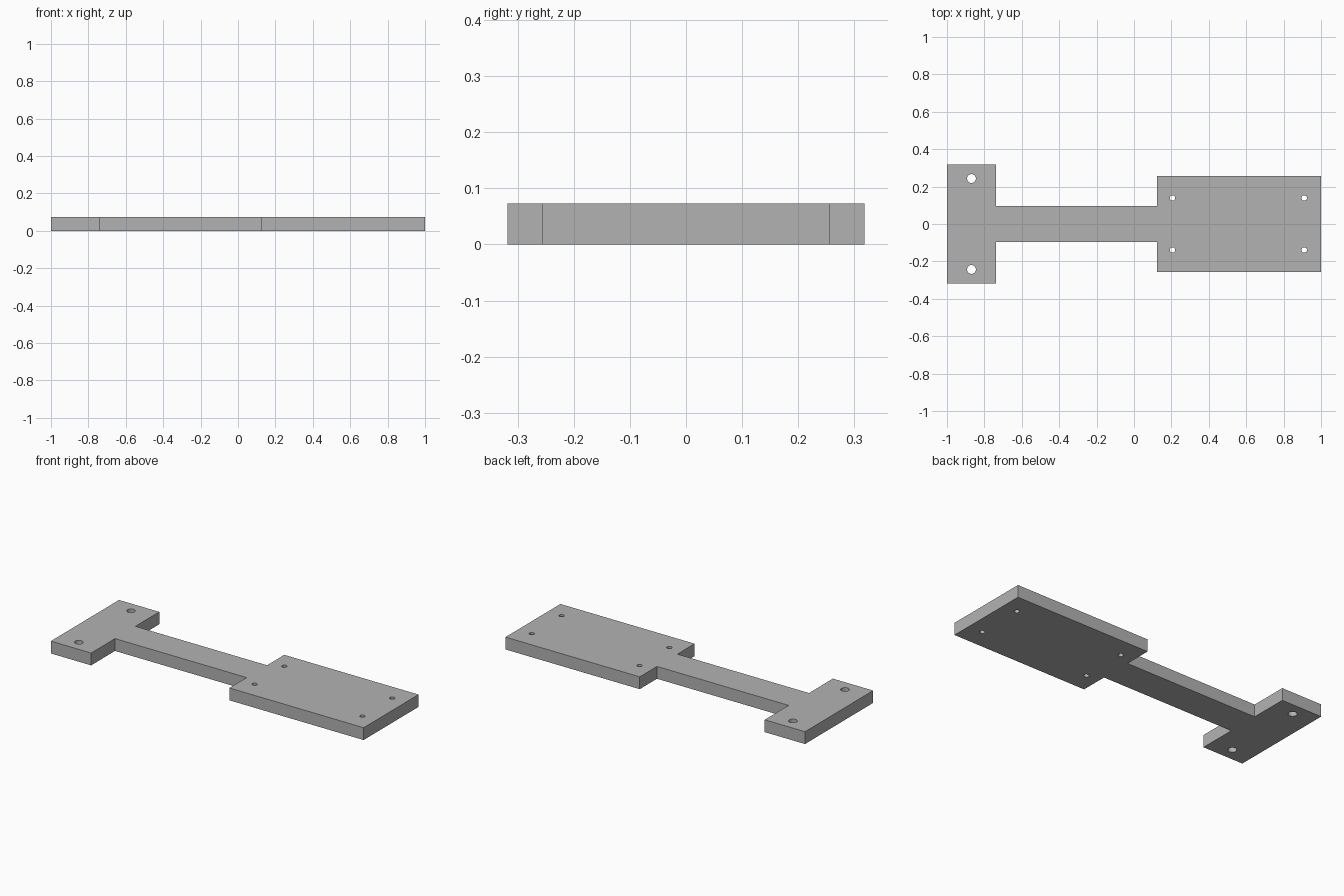
import bpy
import bmesh
from mathutils import Matrix

cube = bpy.data.objects.get("Cube")
if cube:
    bpy.data.objects.remove(cube, do_unlink=True)

HEIGHT = 0.073

# Single plain grey
grey = bpy.data.materials.new("plain grey")
grey.use_nodes = True
colour = (0.45, 0.45, 0.45, 1)
grey.diffuse_color = colour
grey.node_tree.nodes["Principled BSDF"].inputs["Base Color"].default_value = colour


def make_object(name, bm):
    bmesh.ops.recalc_face_normals(bm, faces=bm.faces)
    mesh = bpy.data.meshes.new(name)
    bm.to_mesh(mesh)
    bm.free()
    mesh.materials.append(grey)
    obj = bpy.data.objects.new(name, mesh)
    bpy.context.collection.objects.link(obj)
    return obj


# Plate outline: crossbar, narrow neck, wide pad; half profile mirrored across y
half = [(-1, 0.318), (-0.737, 0.318), (-0.737, 0.095),
        (0.123, 0.095), (0.123, 0.256), (1, 0.256)]
outline = half + [(x, -y) for x, y in reversed(half)]
bm = bmesh.new()
face = bm.faces.new([bm.verts.new((x, y, 0)) for x, y in outline])
solid = bmesh.ops.extrude_face_region(bm, geom=[face])
top = [v for v in solid["geom"] if isinstance(v, bmesh.types.BMVert)]
bmesh.ops.translate(bm, verts=top, vec=(0, 0, HEIGHT))
plate = make_object("bracket_plate", bm)

# Screw holes: one large pair in the crossbar, two small pairs in the pad
bm = bmesh.new()
for x, y, radius in [(-0.869, 0.243, 0.0235), (0.206, 0.139, 0.0145), (0.91, 0.139, 0.0145)]:
    for side in (1, -1):
        bmesh.ops.create_cone(bm, cap_ends=True, segments=32, radius1=radius,
                              radius2=radius, depth=HEIGHT * 3,
                              matrix=Matrix.Translation((x, y * side, HEIGHT / 2)))
cutter = make_object("hole_cutter", bm)
cutter.hide_render = True

# Drill the holes, then discard the cutter
drill = plate.modifiers.new("screw holes", 'BOOLEAN')
drill.operation = 'DIFFERENCE'
drill.solver = 'EXACT'
drill.object = cutter
bpy.ops.object.select_all(action='DESELECT')
plate.select_set(True)
bpy.context.view_layer.objects.active = plate
bpy.ops.object.modifier_apply(modifier=drill.name)
bpy.data.objects.remove(cutter, do_unlink=True)

# Round hole walls, crisp edges
bpy.ops.object.shade_smooth_by_angle()
